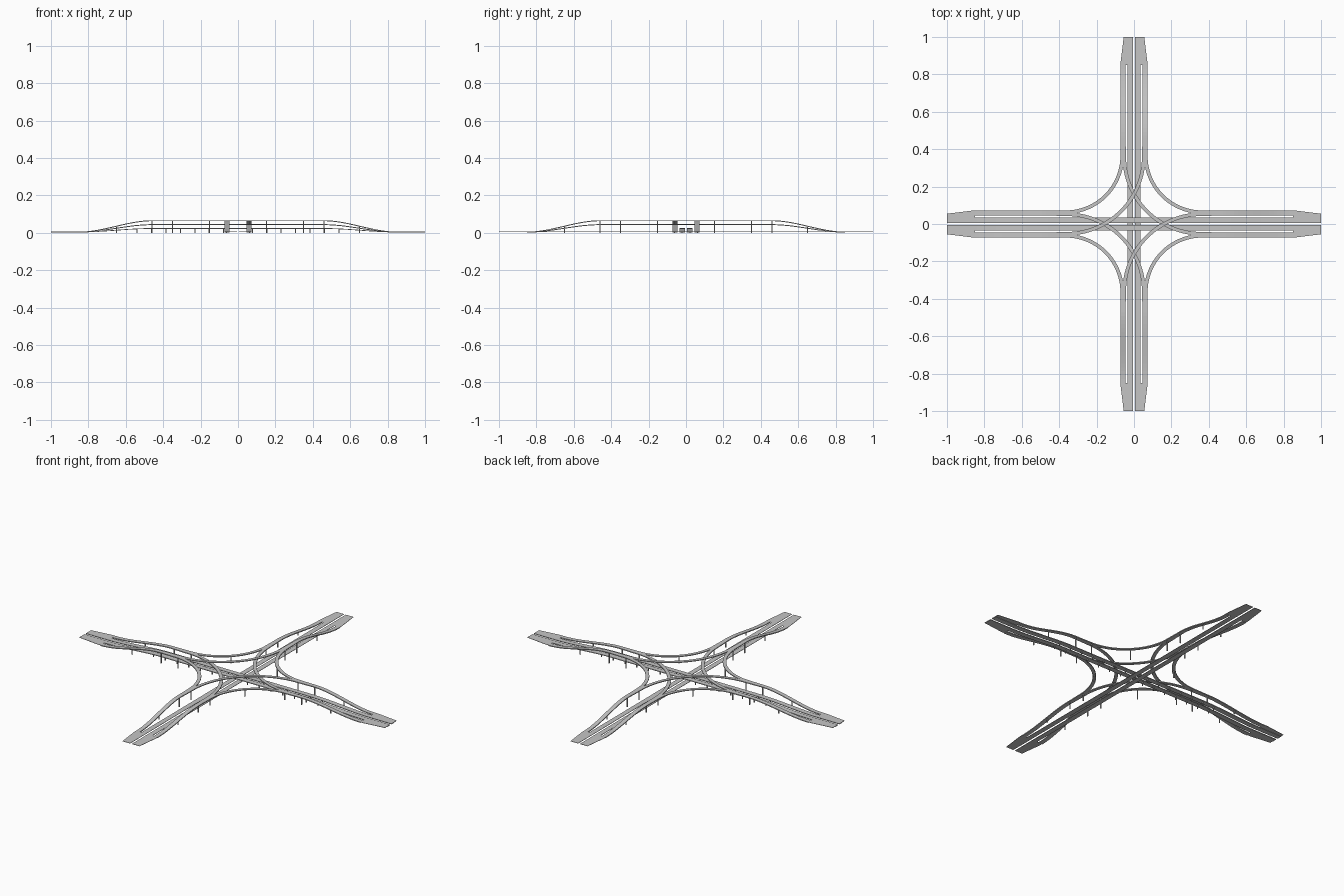
import bpy, bmesh, math
from mathutils import Vector

cube = bpy.data.objects.get("Cube")
if cube:
    bpy.data.objects.remove(cube)

concrete = bpy.data.materials.new("road_grey")
concrete.use_nodes = True
GREY = (0.56, 0.56, 0.56, 1)
concrete.diffuse_color = GREY
concrete.node_tree.nodes["Principled BSDF"].inputs["Base Color"].default_value = GREY

GROUND = 0.006
SHEET, SLAB = 0.002, 0.005
RAMP_START, RAMP_END = 0.85, 0.46
LOW, MIDDLE, HIGH = 0.025, 0.046, 0.067


def finish(name, bm):
    bmesh.ops.recalc_face_normals(bm, faces=bm.faces)
    mesh = bpy.data.meshes.new(name)
    bm.to_mesh(mesh)
    bm.free()
    mesh.materials.append(concrete)
    obj = bpy.data.objects.new(name, mesh)
    bpy.context.collection.objects.link(obj)


def climb(d, top):
    """Deck height at distance d from the centre, easing up from the ground."""
    t = min(1, max(0, (RAMP_START - d) / (RAMP_START - RAMP_END)))
    return GROUND + (top - GROUND) * t * t * (3 - 2 * t)


def sweep(name, path, width, thick):
    """Flat slab swept along a list of points on its upper centre line."""
    bm = bmesh.new()
    rings = []
    for i, p in enumerate(path):
        d = path[min(i + 1, len(path) - 1)] - path[max(i - 1, 0)]
        side = Vector((-d.y, d.x, 0)).normalized() * width / 2
        down = Vector((0, 0, -thick))
        rings.append([bm.verts.new(v) for v in
                      (p - side, p + side, p + side + down, p - side + down)])
    for a, b in zip(rings, rings[1:]):
        for k in range(4):
            bm.faces.new((a[k], a[(k + 1) % 4], b[(k + 1) % 4], b[k]))
    bm.faces.new(rings[0])
    bm.faces.new(rings[-1])
    finish(name, bm)


def pillar(name, x, y, top, size=0.005):
    bm = bmesh.new()
    bmesh.ops.create_cube(bm, size=1)
    for v in bm.verts:
        v.co = (x + v.co.x * size, y + v.co.y * size, (v.co.z + 0.5) * top)
    finish(name, bm)


def turned(x, y, quarter):
    """Rotate a plan position by quarter turns about the centre."""
    for _ in range(quarter):
        x, y = -y, x
    return x, y


def bend_path(centre, radius, height, quarter, lead):
    """Quarter bend joining two arms, with a short lead at each end."""
    pts = [lead]
    for i in range(33):
        a = math.pi / 2 * i / 32
        pts.append((centre - radius * math.cos(a), centre - radius * math.sin(a)))
    pts.append(lead[::-1])
    return [Vector((*turned(x, y, quarter), height)) for x, y in pts]


# Through carriageways: one axis on the ground, the other bridging over it
steps = [1 - i / 50 for i in range(101)]
for s in (-1, 1):
    sweep("ground_carriageway",
          [Vector((s * 0.021, d, GROUND)) for d in (-1, 1)], 0.030, SHEET)
    sweep("bridge_carriageway",
          [Vector((d, s * 0.021, climb(abs(d), LOW))) for d in steps], 0.030, 2 * SHEET)
    for i in range(1, 8):
        x = 0.077 * i
        for e in (-1, 1):
            pillar("bridge_pillar", e * x, s * 0.021, climb(x, LOW) - SHEET)

# Arm ends and climbing ramps
for q in range(4):
    for s in (-1, 1):
        level = HIGH if (s > 0) == (q % 2 == 0) else MIDDLE
        bm = bmesh.new()
        outline = [(0.034, 1), (0.055, 1), (0.071, 0.87), (0.071, 0.84),
                   (0.046, 0.84), (0.046, 0.85), (0.036, 0.85), (0.034, 0.84)]
        base = bm.faces.new([bm.verts.new((*turned(s * x, y, q), GROUND - SHEET))
                             for x, y in outline])
        solid = bmesh.ops.extrude_face_region(bm, geom=[base])
        for v in solid["geom"]:
            if isinstance(v, bmesh.types.BMVert):
                v.co.z = GROUND
        finish("arm_end", bm)

        path = [RAMP_START - (RAMP_START - 0.43) * i / 20 for i in range(21)]
        sweep("climbing_ramp",
              [Vector((*turned(s * 0.0585, d, q), climb(d, level))) for d in path],
              0.025, SLAB)
        for d in (0.65, 0.46, 0.35):
            pillar("ramp_pillar", *turned(s * 0.062, d, q), climb(d, level) - SLAB)

# Bends: the outer one and the crossing one in each quadrant
for q in range(4):
    outer, inner = (HIGH, MIDDLE) if q % 2 == 0 else (MIDDLE, HIGH)
    sweep("outer_bend", bend_path(0.365, 0.302, outer, q, (0.061, 0.46)), 0.019, SLAB)
    sweep("crossing_bend", bend_path(0.36, 0.412, inner, q, (-0.055, 0.46)), 0.019, SLAB)
    middle = 0.365 - 0.302 * math.sqrt(0.5)
    pillar("outer_bend_pillar", *turned(middle, middle, q), outer - SLAB)
